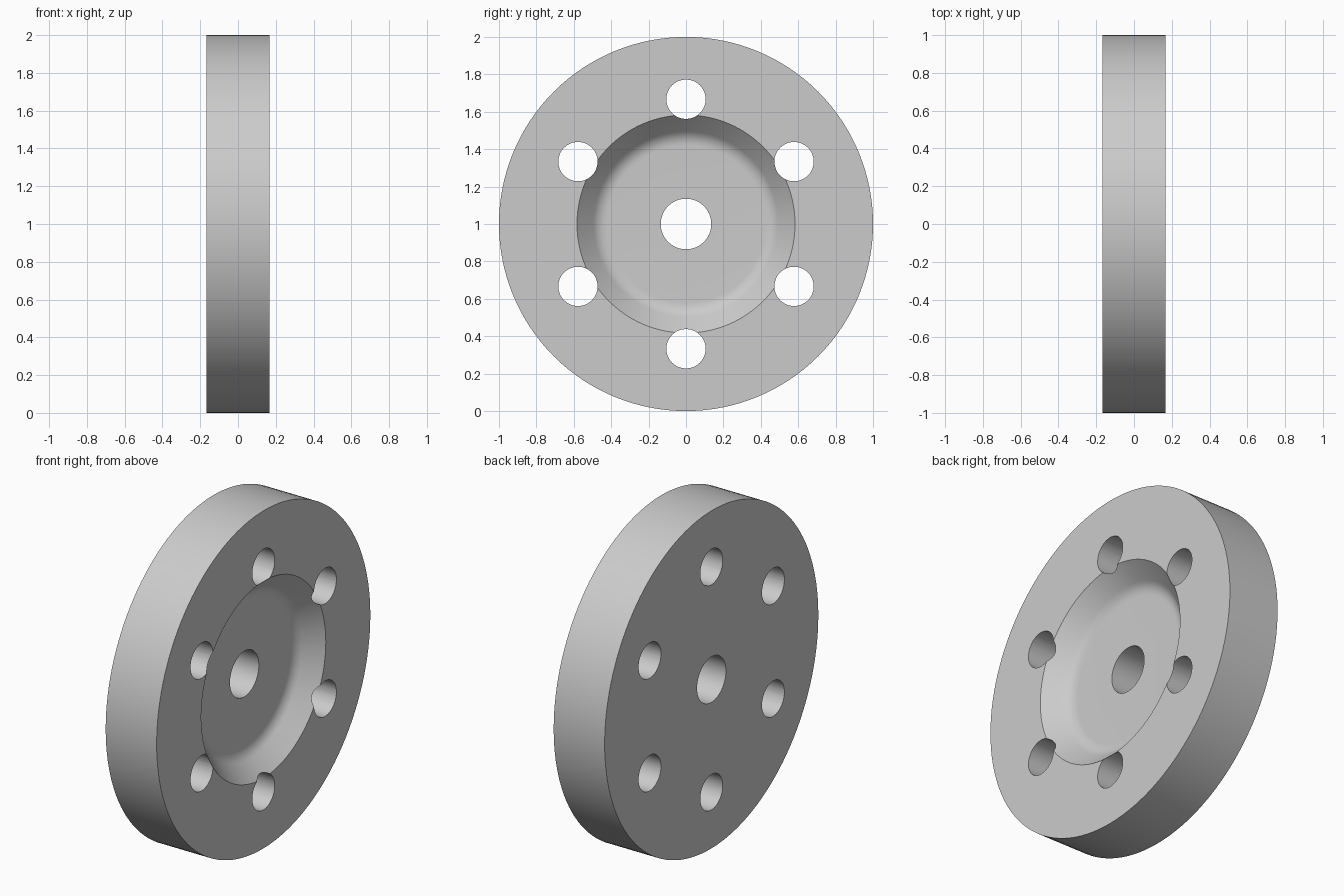
import bpy, bmesh, math

if "Cube" in bpy.data.objects:
    bpy.data.objects.remove(bpy.data.objects["Cube"])

SEG = 128
HALF = 0.167          # half thickness along x
FLOOR = 0.042         # x of the recess floor

grey = bpy.data.materials.new("plain_grey")
grey.diffuse_color = (0.6, 0.6, 0.6, 1)
grey.use_nodes = True
grey.node_tree.nodes["Principled BSDF"].inputs["Base Color"].default_value = grey.diffuse_color


def add_object(name, bm):
    bmesh.ops.recalc_face_normals(bm, faces=bm.faces)
    mesh = bpy.data.meshes.new(name)
    bm.to_mesh(mesh)
    bm.free()
    mesh.materials.append(grey)
    obj = bpy.data.objects.new(name, mesh)
    bpy.context.collection.objects.link(obj)
    return obj


# Rounded corner between the sloped recess wall and its floor
rim, corner, t = (0.583, HALF), (0.465, FLOOR), 0.045
slope = math.hypot(rim[0] - corner[0], rim[1] - corner[1])
p0 = (corner[0] - t, FLOOR)
p2 = (corner[0] + (rim[0] - corner[0]) * t / slope,
      FLOOR + (rim[1] - FLOOR) * t / slope)
fillet = []
for i in range(9):
    u = i / 8
    fillet.append(tuple((1-u)**2 * a + 2*u*(1-u) * b + u*u * c
                        for a, b, c in zip(p0, corner, p2)))

# Disc: closed (radius, x) profile turned around the x axis
profile = [(0.135, -HALF), (0.135, FLOOR)] + fillet + [rim, (1, HALF), (1, -HALF)]
bm = bmesh.new()
rings = []
for s in range(SEG):
    a = 2 * math.pi * s / SEG
    rings.append([bm.verts.new((x, r * math.cos(a), 1 + r * math.sin(a)))
                  for r, x in profile])
n = len(profile)
for s in range(SEG):
    A, B = rings[s], rings[(s + 1) % SEG]
    for i in range(n):
        j = (i + 1) % n
        bm.faces.new((A[i], A[j], B[j], B[i]))
disc = add_object("flange_disc", bm)

# Cutter: six bolt holes on a circle
bm = bmesh.new()
for k in range(6):
    a = math.radians(30 + 60 * k)
    ends = []
    for x in (-0.4, 0.4):
        ends.append([bm.verts.new((x, 0.667 * math.cos(a) + 0.105 * math.cos(b),
                                   1 + 0.667 * math.sin(a) + 0.105 * math.sin(b)))
                     for b in (2 * math.pi * i / 48 for i in range(48))])
    bm.faces.new(ends[0])
    bm.faces.new(ends[1])
    for i in range(48):
        j = (i + 1) % 48
        bm.faces.new((ends[0][i], ends[0][j], ends[1][j], ends[1][i]))
cutter = add_object("bolt_hole_cutter", bm)
cutter.hide_render = True

mod = disc.modifiers.new("bolt_holes", 'BOOLEAN')
mod.operation = 'DIFFERENCE'
mod.solver = 'EXACT'
mod.object = cutter

bpy.context.view_layer.objects.active = disc
disc.select_set(True)
bpy.ops.object.modifier_apply(modifier=mod.name)
bpy.data.objects.remove(cutter)
bpy.ops.object.shade_smooth_by_angle(angle=math.radians(30))
